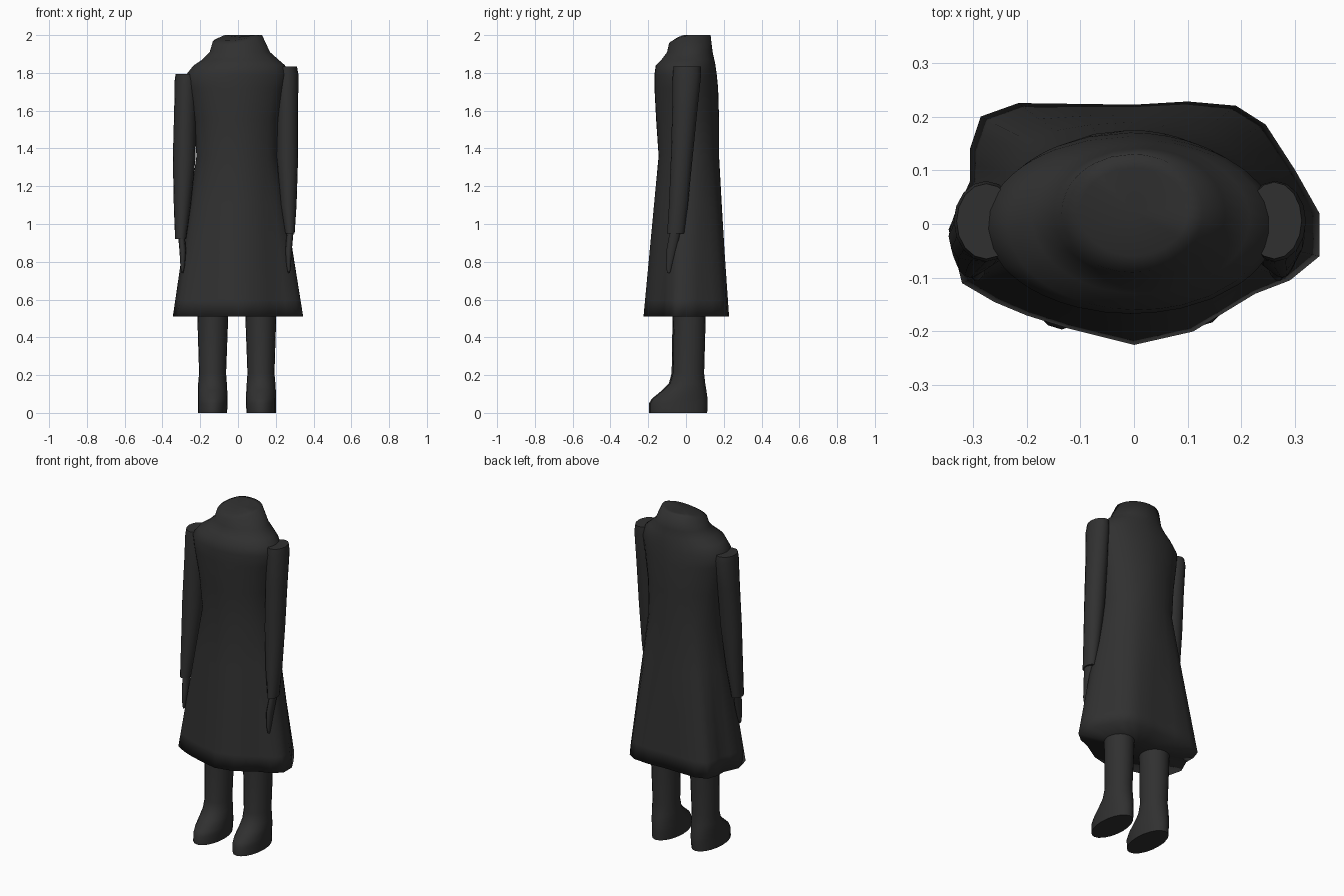
import bpy, math
from math import cos, sin, pi

cube = bpy.data.objects.get("Cube")
if cube:
    bpy.data.objects.remove(cube)

charcoal = bpy.data.materials.new("charcoal")
charcoal.use_nodes = True
COLOR = (0.03, 0.03, 0.03, 1)
charcoal.diffuse_color = COLOR
charcoal.node_tree.nodes["Principled BSDF"].inputs["Base Color"].default_value = COLOR


def skin(name, rings, angle):
    """Join equal rings of points into a closed, smooth shaded tube."""
    n = len(rings[0])
    verts = [p for ring in rings for p in ring]
    faces = [(r * n + i, r * n + (i + 1) % n, (r + 1) * n + (i + 1) % n, (r + 1) * n + i)
             for r in range(len(rings) - 1) for i in range(n)]
    # fan caps at both ends
    for ring, start, flip in ((rings[0], 0, True), (rings[-1], len(verts) - n, False)):
        centre = len(verts)
        verts.append(tuple(sum(p[k] for p in ring) / n for k in range(3)))
        for i in range(n):
            a, b = start + i, start + (i + 1) % n
            faces.append((b, a, centre) if flip else (a, b, centre))
    mesh = bpy.data.meshes.new(name)
    mesh.from_pydata(verts, [], faces)
    mesh.materials.append(charcoal)
    obj = bpy.data.objects.new(name, mesh)
    bpy.context.collection.objects.link(obj)
    bpy.ops.object.select_all(action='DESELECT')
    obj.select_set(True)
    bpy.context.view_layer.objects.active = obj
    bpy.ops.object.shade_smooth_by_angle(angle=math.radians(angle))
    return obj


def oval(z, x0, x1, y0, y1, turns):
    """Elliptical ring given by its extents."""
    cx, cy, rx, ry = (x0 + x1) / 2, (y0 + y1) / 2, (x1 - x0) / 2, (y1 - y0) / 2
    return [(cx + rx * cos(t), cy + ry * sin(t), z) for t in turns]


def even(n):
    return [2 * pi * i / n for i in range(n)]


# Coat: uneven hem outline, counter-clockwise from the left side
hem = [(.345, .02), (.3, .1), (.245, .185), (.19, .22), (.1, .228), (0, .222),
       (-.215, .225), (-.285, .2), (-.305, .14), (-.305, .08), (-.345, -.01),
       (-.32, -.11), (-.26, -.145), (-.2, -.17), (-.12, -.195), (0, -.225),
       (.11, -.2), (.225, -.13), (.29, -.105), (.345, -.06)]
outline = []
for (ax, ay), (bx, by) in zip(hem, hem[1:] + hem[:1]):
    outline += [(ax, ay), ((ax + bx) / 2, (ay + by) / 2)]
turns = [math.atan2(y / .225, x / .345) for x, y in outline]

waist_z, hem_z = 1.36, .51
waist = oval(waist_z, -.22, .21, -.145, .175, turns)
coat = []
for z in (hem_z, .6, .85, 1.1):
    f = (z - hem_z) / (waist_z - hem_z)
    coat.append([(x + (w[0] - x) * f, y + (w[1] - y) * f, z)
                 for (x, y), w in zip(outline, waist)])
coat.append(waist)
for row in ((1.55, -.235, .22, -.158, .175), (1.72, -.265, .25, -.167, .17),
            (1.79, -.275, .265, -.167, .163), (1.84, -.235, .25, -.16, .156),
            (1.87, -.19, .215, -.13, .15), (1.91, -.15, .17, -.1, .141)):
    coat.append(oval(*row, turns))
# slanted collar
for row in ((0, -.135, .128, -.09, .13), (.012, -.1, .1, -.06, .105)):
    coat.append([(x, y, min(2, 1.978 + row[0] + .25 * y + .15 * x))
                 for x, y, _ in oval(*row, turns)])
skin("coat", coat, 100)

# Sleeves and hands: z, inner x, outer x, front y, back y
sleeves = {
    "right": [(.92, .275, .333, -.1, -.015), (1.1, .25, .34, -.09, .01),
              (1.35, .225, .345, -.08, .035), (1.6, .22, .338, -.073, .06),
              (1.76, .215, .335, -.07, .08), (1.795, .22, .33, -.065, .075)],
    "left": [(.95, .25, .3, -.1, -.01), (1.1, .225, .31, -.09, .01),
             (1.35, .205, .318, -.08, .035), (1.6, .205, .318, -.073, .06),
             (1.79, .205, .32, -.07, .08), (1.835, .21, .312, -.065, .078)],
}
hands = [(.74, .265, .275, -.1, -.085), (.78, .256, .28, -.107, -.072),
         (.86, .25, .285, -.105, -.05), (.97, .26, .295, -.085, -.025)]
legs = [(0, .045, .2, -.19, .112), (.05, .042, .2, -.19, .115), (.075, .042, .2, -.175, .114),
        (.12, .044, .2, -.12, .108), (.155, .046, .198, -.085, .102),
        (.21, .05, .193, -.07, .096), (.53, .038, .203, -.065, .105)]

for side, sign in (("right", -1), ("left", 1)):
    def ring(row, n, dx=0, dy=0):
        z, a, b, y0, y1 = row
        x0, x1 = sorted((sign * (a + dx), sign * (b + dx)))
        return oval(z, x0, x1, y0 + dy, y1 + dy, even(n))

    back = side == "right"
    skin(side + "_sleeve", [ring(r, 16) for r in sleeves[side]], 60)
    skin(side + "_hand", [ring(r, 10, .025 * back) for r in hands], 60)
    skin(side + "_leg", [ring(r, 20, .013 * back, -.006 * back) for r in legs], 60)
